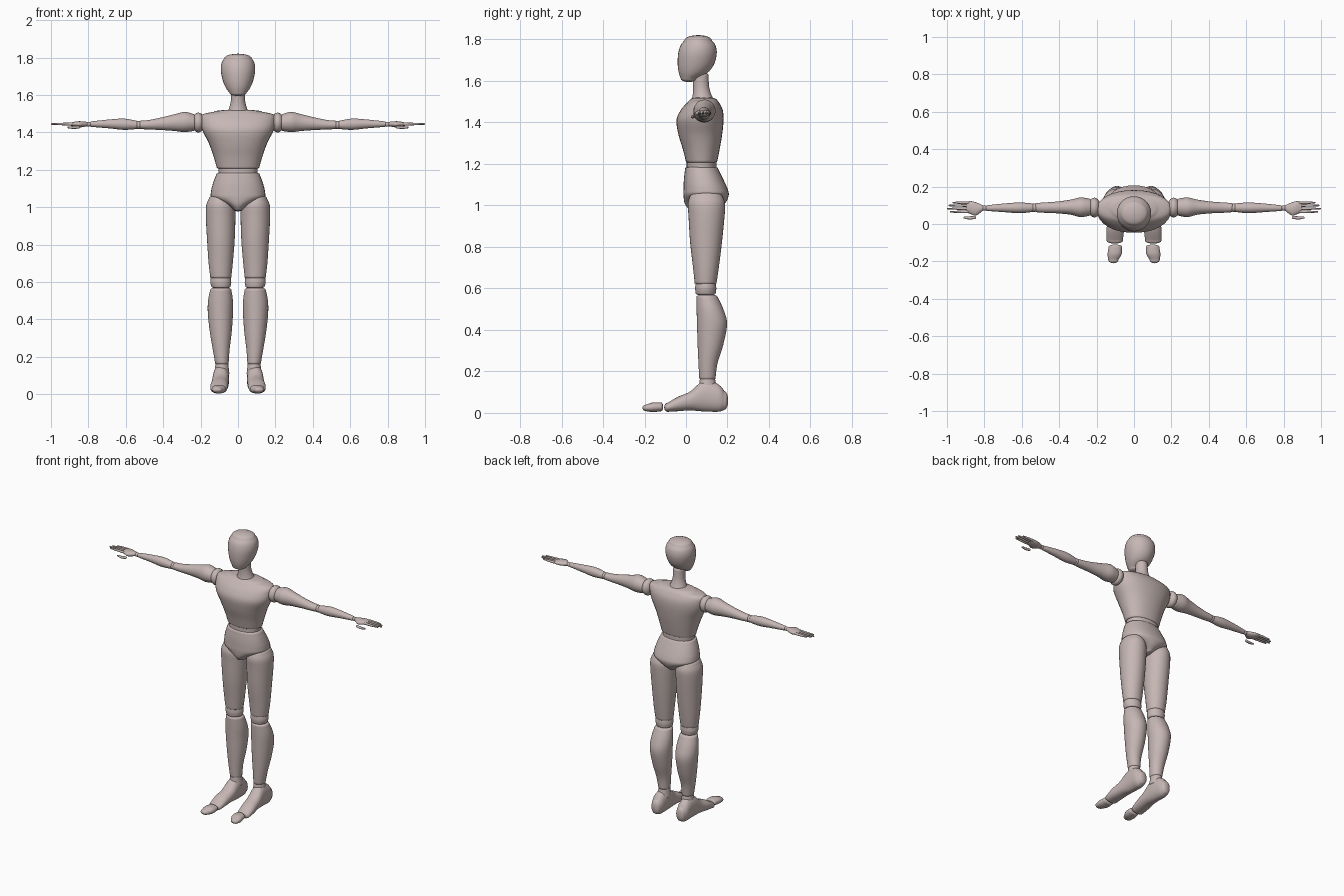
import bpy, bmesh, math
from mathutils import Vector

clay = bpy.data.materials.new("pinkish_clay")
clay.diffuse_color = (0.56, 0.47, 0.455, 1)


def spline(keys, steps):
    """Smooth interpolation through cross-section keys."""
    out = []
    for i in range(len(keys) - 1):
        p = [keys[max(0, min(len(keys) - 1, i + k))] for k in (-1, 0, 1, 2)]
        for s in range(steps):
            t = s / steps
            out.append([0.5 * (2 * b + (c - a) * t + (2 * a - 5 * b + 4 * c - d) * t * t
                               + (3 * b - a - 3 * c + d) * t ** 3) for a, b, c, d in zip(*p)])
    return out + [list(keys[-1])]


def loft(name, axis, keys, cap=(0.01, 0.01), mirror=False, power=2.0, sides=32, steps=5):
    """Skin ovals (pos, min_a, max_a, min_b, max_b) along an axis, with rounded ends.
    a, b are x, y for axis z; y, z for axis x; x, z for axis y."""
    order = {"z": (1, 2, 0), "x": (0, 1, 2), "y": (1, 0, 2)}[axis]
    rings = [[p, (a + b) / 2, (c + d) / 2, abs(b - a) / 2, abs(d - c) / 2]
             for p, a, b, c, d in spline(keys, steps)]
    sign = 1 if keys[-1][0] > keys[0][0] else -1

    def ends(r, length, direction):
        res = []
        for k in range(1, 6):
            f = k / 5 * math.pi / 2 * 0.97
            s = math.cos(f)
            res.append([r[0] + direction * length * math.sin(f), r[1], r[2], r[3] * s, r[4] * s])
        return res

    rings = ends(rings[0], cap[0], -sign)[::-1] + rings + ends(rings[-1], cap[1], sign)
    bm = bmesh.new()
    loops = []
    for p, ca, cb, ra, rb in rings:
        loop = []
        for i in range(sides):
            t = 2 * math.pi * i / sides
            c, s = math.cos(t), math.sin(t)
            v = (p, ca + ra * math.copysign(abs(c) ** (2 / power), c),
                 cb + rb * math.copysign(abs(s) ** (2 / power), s))
            loop.append(bm.verts.new([v[k] for k in order]))
        loops.append(loop)
    for A, B in zip(loops, loops[1:]):
        for i in range(sides):
            j = (i + 1) % sides
            bm.faces.new((A[i], A[j], B[j], B[i]))
    bm.faces.new(loops[0])
    bm.faces.new(loops[-1])
    return finish(name, bm, mirror)


def ball(name, center, size, mirror=True):
    """Ellipsoid joint."""
    bm = bmesh.new()
    bmesh.ops.create_uvsphere(bm, u_segments=24, v_segments=14, radius=1)
    for v in bm.verts:
        v.co = Vector(center) + v.co * Vector(size)
    return finish(name, bm, mirror)


def finish(name, bm, mirror):
    bmesh.ops.recalc_face_normals(bm, faces=bm.faces[:])
    me = bpy.data.meshes.new(name)
    bm.to_mesh(me)
    bm.free()
    me.materials.append(clay)
    ob = bpy.data.objects.new(name, me)
    bpy.context.collection.objects.link(ob)
    bpy.ops.object.select_all(action="DESELECT")
    ob.select_set(True)
    bpy.context.view_layer.objects.active = ob
    bpy.ops.object.shade_smooth_by_angle(angle=math.radians(50))
    if mirror:
        ob.modifiers.new("mirror", "MIRROR")
    return ob


# Head and neck
loft("head", "z", [(1.61, -.045, .045, -.025, .055), (1.64, -.066, .066, -.035, .105),
                   (1.68, -.082, .082, -.04, .135), (1.73, -.092, .092, -.038, .148),
                   (1.77, -.088, .088, -.027, .143), (1.795, -.074, .074, -.008, .125)],
     cap=(.015, .026))
loft("neck", "z", [(1.50, -.062, .062, .025, .14), (1.53, -.048, .048, .032, .124),
                   (1.57, -.038, .038, .034, .112), (1.63, -.036, .036, .03, .108)])

# Torso, waist and pelvis
loft("torso", "z", [(1.21, -.113, .113, .0, .15), (1.27, -.13, .13, -.015, .162),
                    (1.34, -.155, .155, -.036, .174), (1.41, -.19, .19, -.046, .181),
                    (1.46, -.2, .2, -.025, .177), (1.495, -.192, .192, .005, .16),
                    (1.51, -.13, .13, .02, .148)], cap=(.008, .012), power=2.2)
loft("waist", "z", [(1.17, -.102, .102, .003, .148), (1.215, -.106, .106, .003, .148)], power=2.2)
loft("pelvis", "z", [(0.99, -.028, .028, .005, .165), (1.015, -.065, .065, -.008, .192),
                     (1.05, -.138, .138, -.012, .206), (1.08, -.145, .145, -.012, .2),
                     (1.13, -.133, .133, -.01, .178), (1.18, -.114, .114, -.004, .153)],
     cap=(.012, .01), power=2.25)

# Legs
loft("thigh", "z", [(.625, .036, .148, .042, .147), (.7, .028, .157, .034, .158),
                    (.82, .018, .165, .02, .173), (.95, .014, .172, .012, .186),
                    (1.01, .018, .17, .009, .188), (1.045, .04, .156, .02, .175)],
     cap=(.008, .025), mirror=True)
loft("knee", "z", [(.575, .04, .142, .047, .143), (.6, .036, .148, .044, .146),
                   (.63, .04, .144, .047, .143)], mirror=True)
loft("shin", "z", [(.165, .05, .122, .064, .142), (.24, .045, .135, .06, .152),
                   (.33, .034, .15, .056, .18), (.43, .027, .161, .053, .198),
                   (.5, .027, .16, .051, .18), (.56, .036, .148, .05, .152)],
     cap=(.006, .012), mirror=True)
loft("ankle", "z", [(.11, .046, .126, .06, .15), (.165, .052, .12, .067, .14)], mirror=True)
loft("foot", "y", [(.185, .06, .122, .015, .105), (.16, .052, .132, .006, .135),
                   (.11, .048, .134, .006, .155), (.07, .048, .136, .008, .146),
                   (.02, .05, .141, .012, .103), (-.04, .054, .148, .008, .077),
                   (-.09, .06, .146, .005, .048)], cap=(.018, .015), mirror=True, power=2.2)
loft("toes", "y", [(-.12, .065, .135, .008, .05), (-.16, .066, .141, .004, .05),
                   (-.19, .083, .138, .008, .04)], cap=(.01, .02), mirror=True, power=2.2)

# Arms
ball("shoulder_joint", (.212, .088, 1.453), (.034, .053, .053))
loft("upper_arm", "x", [(.237, .045, .135, 1.408, 1.498), (.285, .037, .142, 1.402, 1.51),
                        (.34, .05, .13, 1.408, 1.497), (.41, .057, .12, 1.413, 1.48),
                        (.48, .06, .115, 1.416, 1.466), (.52, .063, .112, 1.418, 1.463)],
     cap=(.015, .012), mirror=True)
ball("elbow_joint", (.533, .087, 1.44), (.022, .023, .022))
loft("forearm", "x", [(.545, .064, .11, 1.418, 1.463), (.61, .058, .115, 1.414, 1.474),
                      (.69, .063, .11, 1.422, 1.469), (.785, .07, .1, 1.43, 1.459)],
     cap=(.012, .008), mirror=True)
ball("wrist_joint", (.8, .085, 1.444), (.02, .014, .013))

# Hands
loft("palm", "x", [(.812, .068, .102, 1.432, 1.457), (.845, .045, .116, 1.427, 1.46),
                   (.87, .052, .122, 1.43, 1.458), (.89, .06, .12, 1.435, 1.453)],
     cap=(.01, .008), mirror=True)
for label, y, tip in (("index", .065, .98), ("middle", .082, .995),
                      ("ring", .099, .988), ("little", .114, .965)):
    loft(label + "_finger", "x", [(.885, y - .007, y + .007, 1.437, 1.453),
                                  (.93, y - .0065, y + .0065, 1.438, 1.452),
                                  (tip, y - .004, y + .004, 1.441, 1.45)],
         cap=(.005, .005), mirror=True, sides=12, steps=3)
loft("thumb", "x", [(.85, .027, .043, 1.421, 1.436), (.88, .024, .041, 1.419, 1.434),
                    (.905, .029, .04, 1.422, 1.432)],
     cap=(.006, .008), mirror=True, sides=12, steps=3)
